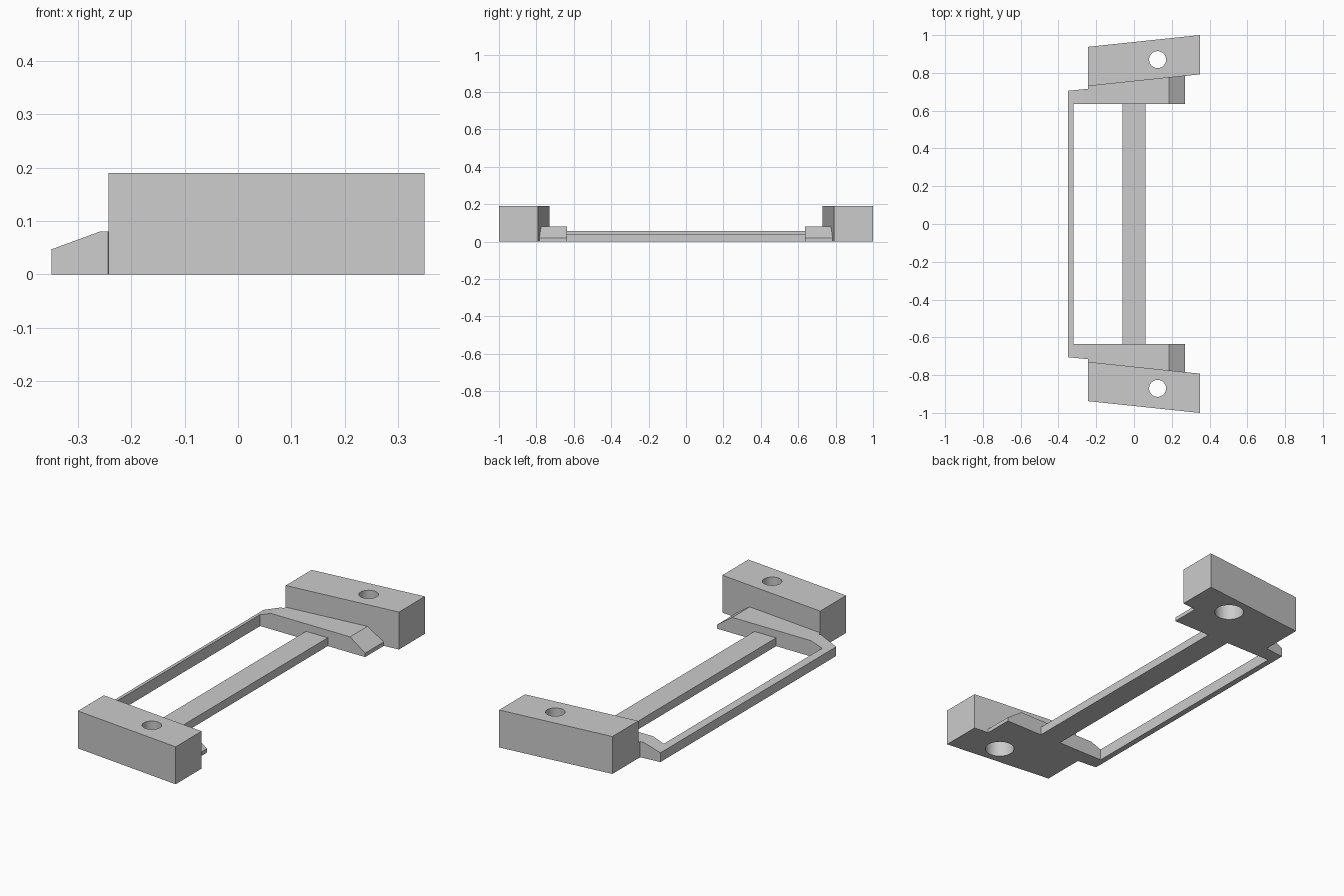
import bpy, bmesh

if "Cube" in bpy.data.objects:
    bpy.data.objects.remove(bpy.data.objects["Cube"], do_unlink=True)

grey = bpy.data.materials.new("light_grey")
grey.use_nodes = True
grey.diffuse_color = (0.6, 0.6, 0.6, 1)
grey.node_tree.nodes["Principled BSDF"].inputs["Base Color"].default_value = (0.6, 0.6, 0.6, 1)


def finish(name, bm):
    bmesh.ops.recalc_face_normals(bm, faces=bm.faces)
    mesh = bpy.data.meshes.new(name)
    bm.to_mesh(mesh)
    bm.free()
    mesh.materials.append(grey)
    obj = bpy.data.objects.new(name, mesh)
    bpy.context.collection.objects.link(obj)
    return obj


def loft(name, sections):
    """Join rectangular sections (x, y_inner, y_outer, top z), all standing on z = 0."""
    bm = bmesh.new()
    rings = [[bm.verts.new(p) for p in ((x, a, 0), (x, b, 0), (x, b, z), (x, a, z))]
             for x, a, b, z in sections]
    for r, s in zip(rings, rings[1:]):
        for i in range(4):
            j = (i + 1) % 4
            bm.faces.new((r[i], r[j], s[j], s[i]))
    bm.faces.new(rings[0])
    bm.faces.new(rings[-1])
    # merge flat side panels
    bmesh.ops.recalc_face_normals(bm, faces=bm.faces)
    bmesh.ops.dissolve_limit(bm, angle_limit=0.005, verts=bm.verts, edges=bm.edges)
    return finish(name, bm)


def drill(obj, x, y, z0, z1, radius):
    """Cut a round vertical hole and discard the cutter."""
    bpy.ops.mesh.primitive_cylinder_add(vertices=48, radius=radius, depth=z1 - z0,
                                        location=(x, y, (z0 + z1) / 2))
    cutter = bpy.context.object
    cutter.hide_render = True
    mod = obj.modifiers.new("hole", "BOOLEAN")
    mod.operation, mod.solver, mod.object = "DIFFERENCE", "EXACT", cutter
    bpy.context.view_layer.objects.active = obj
    bpy.ops.object.modifier_apply(modifier=mod.name)
    bpy.data.objects.remove(cutter, do_unlink=True)


def block_inner(x):
    return 0.73 + (x + 0.243) * 0.105


BLOCK_LEFT, BLOCK_RIGHT, BLOCK_TOP = -0.243, 0.35, 0.19
ARM_INNER, ARM_TOP = 0.635, 0.08

for side, sign in (("back", 1), ("front", -1)):
    # slanted mounting block with a counterbored screw hole
    block = loft(side + "_mounting_block",
                 [(x, sign * block_inner(x), sign * (block_inner(x) + 0.208), BLOCK_TOP)
                  for x in (BLOCK_LEFT, BLOCK_RIGHT)])
    drill(block, 0.125, sign * 0.87, -0.1, 0.3, 0.045)
    drill(block, 0.125, sign * 0.87, -0.1, 0.12, 0.07)
    bpy.ops.object.select_all(action="DESELECT")
    block.select_set(True)
    bpy.context.view_layer.objects.active = block
    bpy.ops.object.shade_smooth_by_angle(angle=0.5)

    # arm with sloped ends, running along the block
    profile = [(-0.35, 0.705, 0.047), (-0.26, 0.714, ARM_TOP), (BLOCK_LEFT - 0.001, 0.716, ARM_TOP),
               (BLOCK_LEFT, block_inner(BLOCK_LEFT), ARM_TOP),
               (0.185, block_inner(0.185), ARM_TOP), (0.27, block_inner(0.27), 0.02)]
    loft(side + "_arm", [(x, sign * ARM_INNER, sign * y, z) for x, y, z in profile])

# long bars joining the two arms
loft("centre_bar", [(x, -ARM_INNER, ARM_INNER, 0.042) for x in (-0.062, 0.06)])
loft("edge_bar", [(-0.35, -ARM_INNER, ARM_INNER, 0.047), (-0.32, -ARM_INNER, ARM_INNER, 0.058)])
